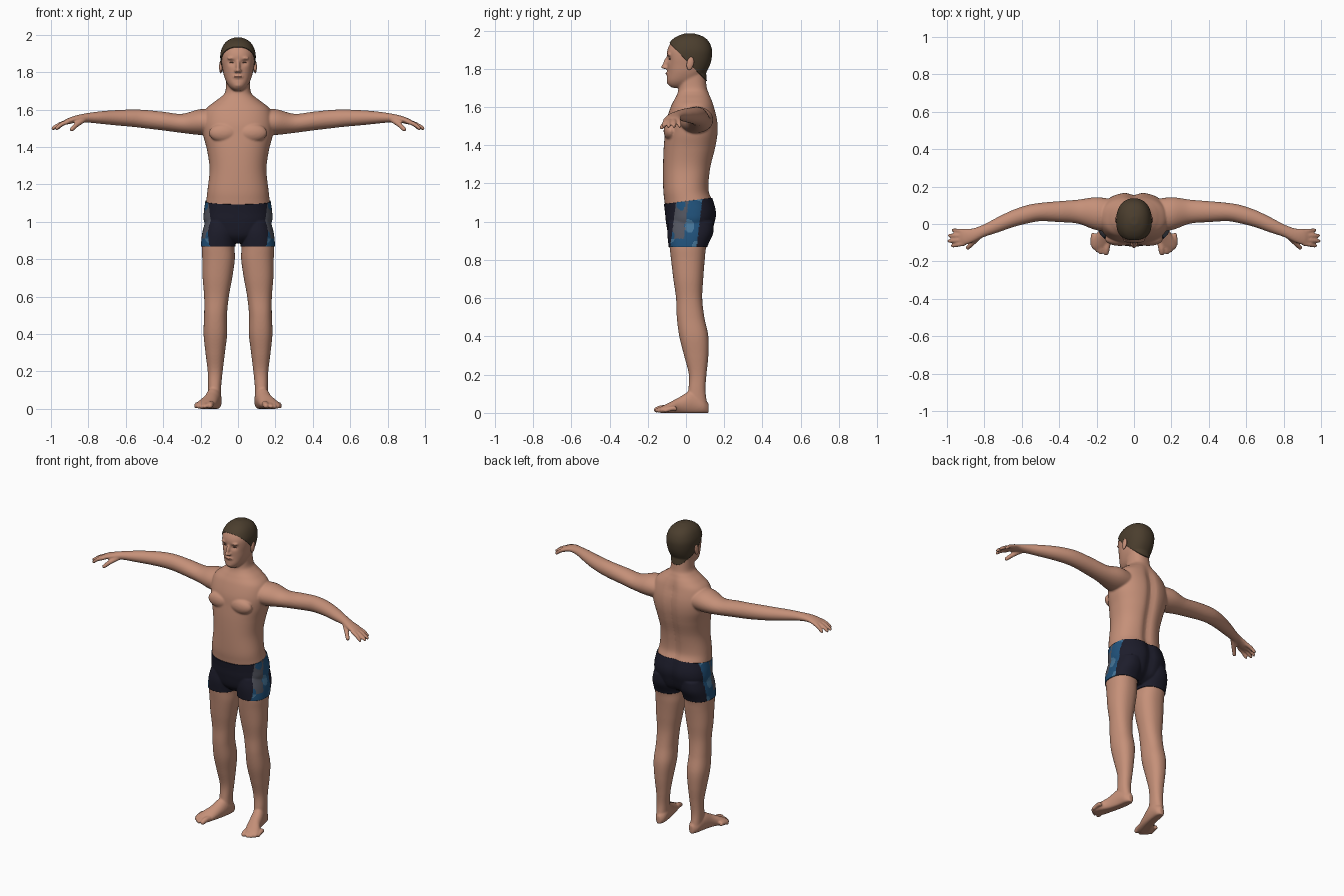
import bpy, bmesh
from math import sin, cos, pi, exp, copysign
from mathutils import Vector, Matrix

default = bpy.data.objects.get("Cube")
if default:
    bpy.data.objects.remove(default)


def material(name, r, g, b):
    mat = bpy.data.materials.new(name)
    mat.use_nodes = True
    mat.diffuse_color = (r, g, b, 1)
    shader = mat.node_tree.nodes["Principled BSDF"]
    shader.inputs["Base Color"].default_value = (r, g, b, 1)
    shader.inputs["Roughness"].default_value = 0.8
    return mat


skin = material("skin", .56, .28, .19)
hair_brown = material("hair brown", .07, .048, .027)
navy = material("navy cloth", .012, .012, .024)
blue = material("blue cloth", .015, .085, .2)
pale_blue = material("pale blue cloth", .06, .18, .32)
grey = material("grey cloth", .09, .095, .12)
lip_tone = material("lip tone", .45, .19, .13)
eye_tone = material("eye tone", .13, .065, .045)


def spline(rows, steps=6):
    """Smooth interpolation through rows of numbers."""
    out, last = [], len(rows) - 1
    for i in range(last):
        a, b, c, d = (Vector(rows[min(max(i + k, 0), last)]) for k in (-1, 0, 1, 2))
        for s in range(steps):
            t = s / steps
            out.append((b * 2 + (c - a) * t + (a * 2 - b * 5 + c * 4 - d) * t * t
                        + (b * 3 - a - c * 3 + d) * t ** 3) * .5)
    return out + [Vector(rows[last])]


def loft(bm, rings):
    loops = [[bm.verts.new(p) for p in ring] for ring in rings]
    n = len(loops[0])
    for low, high in zip(loops, loops[1:]):
        for i in range(n):
            j = (i + 1) % n
            bm.faces.new((low[i], low[j], high[j], high[i]))
    bm.faces.new(loops[0][::-1])
    bm.faces.new(loops[-1])


def circle(n):
    return [(cos(2 * pi * i / n), sin(2 * pi * i / n)) for i in range(n)]


def column(bm, rows, shape=None):
    """Upright loft; each row is height, centre x, half width, front y, back y."""
    rings = []
    for z, x, w, front, back in spline(rows, 8):
        ring = []
        for c, s in circle(72):
            p = Vector((x + w * copysign(abs(c) ** .88, c),
                        (front + back) / 2 + (back - front) / 2 * copysign(abs(s) ** .88, s), z))
            if shape:
                p.y += shape(p, s)
            ring.append(p)
        rings.append(ring)
    loft(bm, rings)


def tube(bm, rows):
    """Round finger or toe; each row is x, y, z, radius."""
    rows = spline(rows, 5)
    turn = (rows[-1].xyz - rows[0].xyz).to_track_quat('Z', 'Y')
    loft(bm, [[r.xyz + turn @ Vector((c * r.w, s * r.w, 0)) for c, s in circle(16)]
              for r in rows])


def digit(bm, base, tip, radius, arch):
    a, b = Vector(base), Vector(tip)
    mid = a.lerp(b, .55) + Vector((0, 0, arch))
    end = b + (b - mid).normalized() * radius * .6
    tube(bm, [(*a, radius * 1.1), (*mid, radius), (*b, radius * .85), (*end, radius * .3)])


def blob(bm, loc, size, tilt=0):
    mat = Matrix.Translation(loc) @ Matrix.Rotation(tilt, 4, 'X') @ Matrix.Diagonal((*size, 1))
    bmesh.ops.create_icosphere(bm, subdivisions=4, radius=1, matrix=mat)


def mirror(bm):
    copy = bmesh.ops.duplicate(bm, geom=bm.verts[:] + bm.edges[:] + bm.faces[:])
    for v in copy["geom"]:
        if isinstance(v, bmesh.types.BMVert):
            v.co.x *= -1


def finish(bm, name, *mats):
    mesh = bpy.data.meshes.new(name)
    bm.to_mesh(mesh)
    bm.free()
    for m in mats:
        mesh.materials.append(m)
    mesh.shade_smooth()
    obj = bpy.data.objects.new(name, mesh)
    bpy.context.collection.objects.link(obj)
    return obj


raw = bmesh.new()

# Leg
column(raw, [
    (1.0, .095, .075, -.085, .14), (.94, .1, .086, -.092, .137), (.87, .106, .087, -.086, .107),
    (.8, .104, .087, -.078, .098), (.7, .11, .079, -.066, .09), (.6, .115, .066, -.052, .085),
    (.5, .12, .061, -.048, .096), (.4, .121, .063, -.035, .117), (.3, .122, .052, -.01, .117),
    (.2, .122, .04, .015, .107), (.12, .125, .035, .012, .102), (.05, .125, .034, 0, .11)])

# Foot with a flat sole, and toes
foot = spline([(.118, .12, .014, .05), (.09, .122, .034, .08), (.03, .13, .04, .115),
               (-.03, .145, .042, .085), (-.08, .166, .05, .058), (-.115, .178, .049, .04),
               (-.135, .183, .04, .028)])
loft(raw, [[(x + c * w, y, max(0, h * (.45 + .55 * s))) for c, s in circle(40)]
           for y, x, w, h in foot])
for i, (x, y) in enumerate([(.15, -.158), (.177, -.156), (.195, -.145), (.211, -.13), (.224, -.11)]):
    radius = .017 if i == 0 else .0125
    digit(raw, (x - .008, y + .06, .024), (x, y, radius * .9), radius, .004)

# Arm and palm: x, centre y, centre z, half depth, half height
arm = spline([(.1, .045, 1.53, .085, .065), (.2, .055, 1.533, .088, .069), (.3, .066, 1.526, .064, .051),
              (.4, .066, 1.538, .056, .05), (.5, .064, 1.549, .049, .049), (.57, .052, 1.554, .049, .046),
              (.65, .028, 1.556, .046, .041), (.73, -.005, 1.557, .041, .034), (.8, -.035, 1.556, .034, .026),
              (.86, -.06, 1.55, .037, .02), (.91, -.07, 1.537, .044, .016), (.935, -.073, 1.527, .038, .011)])
loft(raw, [[(x, y + c * d, z + s * h) for c, s in circle(40)] for x, y, z, d, h in arm])

# Fingers and thumb
for base_y, tip_x, tip_y in [(-.04, .968, -.033), (-.062, .988, -.062), (-.084, .99, -.091), (-.104, .972, -.117)]:
    digit(raw, (.905, base_y, 1.536), (tip_x, tip_y, 1.499), .0115, .006)
digit(raw, (.825, -.065, 1.545), (.89, -.128, 1.493), .0135, .004)

# Chest muscle, brow and nostril
blob(raw, (.075, -.08, 1.475), (.08, .037, .05))
blob(raw, (.032, -.088, 1.874), (.027, .012, .008))
blob(raw, (.012, -.106, 1.805), (.009, .012, .008))
mirror(raw)


# Torso and neck with a groove along the spine
def spine_groove(p, s):
    fade = min(max((1.68 - p.z) / .1, 0), 1)
    return -.016 * fade * exp(-(p.x / .03) ** 2) if s > 0 else 0


column(raw, [(z, 0, w, f, b) for z, w, f, b in [
    (.89, .04, -.05, .07), (.93, .14, -.085, .125), (1.0, .176, -.1, .15), (1.05, .178, -.105, .156),
    (1.11, .17, -.113, .142), (1.17, .163, -.119, .122), (1.28, .152, -.12, .132), (1.38, .165, -.117, .156),
    (1.46, .185, -.11, .169), (1.53, .19, -.102, .167), (1.6, .172, -.08, .15), (1.64, .128, -.06, .136),
    (1.67, .088, -.045, .121), (1.7, .067, -.039, .109), (1.78, .062, -.035, .1)]], spine_groove)


# Head with eye sockets
def eye_socket(p, s):
    near = ((abs(p.x) - .032) / .019) ** 2 + ((p.z - 1.851) / .015) ** 2
    return .013 * exp(-near) if s < 0 else 0


column(raw, [(z, 0, w, f, b) for z, w, f, b in [
    (1.7, .02, -.07, 0), (1.715, .04, -.092, .04), (1.74, .059, -.1, .075), (1.78, .075, -.097, .1),
    (1.82, .083, -.098, .12), (1.86, .089, -.1, .13), (1.9, .089, -.097, .131), (1.94, .075, -.077, .115),
    (1.965, .052, -.045, .085), (1.98, .02, -.005, .04)]], eye_socket)
blob(raw, (0, -.104, 1.834), (.011, .014, .034), -.4)
blob(raw, (0, -.115, 1.81), (.013, .016, .011))
blob(raw, (0, -.094, 1.775), (.028, .012, .011))
blob(raw, (0, -.086, 1.732), (.024, .016, .014))

# Fuse the parts into one smooth skin
bmesh.ops.recalc_face_normals(raw, faces=raw.faces[:])
draft = finish(raw, "draft")
fuse = draft.modifiers.new("fuse", 'REMESH')
fuse.mode = 'VOXEL'
fuse.voxel_size = .0055
soften = draft.modifiers.new("soften", 'SMOOTH')
soften.factor = .5
soften.iterations = 5
fused = bpy.data.meshes.new_from_object(draft.evaluated_get(bpy.context.evaluated_depsgraph_get()))
bpy.data.objects.remove(draft)


def fused_copy(*cuts):
    """Copy of the skin, keeping what lies on the normal side of each cut."""
    bm = bmesh.new()
    bm.from_mesh(fused)
    for point, normal in cuts:
        bmesh.ops.bisect_plane(bm, geom=bm.verts[:] + bm.edges[:] + bm.faces[:],
                               plane_co=point, plane_no=normal, clear_inner=True)
    return bm


def thicken(obj, amount):
    shell = obj.modifiers.new("cloth", 'SOLIDIFY')
    shell.thickness = amount
    shell.offset = 1


finish(fused_copy(), "body", skin)

# Hair
hair = fused_copy(((0, 0, 1.846), (0, 1.05, 1)))
thicken(finish(hair, "hair", hair_brown), .005)

# Shorts with patchy side panels
shorts = fused_copy(((0, 0, .868), (0, 0, 1)), ((0, 0, 1.107), (0, .123, -1)))
for face in shorts.faces:
    x, y, z = face.calc_center_median()
    across = y - .12 * (z - 1)
    patch = sin(55 * y + 20 * z) + sin(47 * z - 25 * y) * .8
    face.material_index = 0
    if abs(x) > .13 and -.062 < across < .07:
        if across < 0 and z > .91:
            face.material_index = 3 if patch < 1 else 1
        else:
            face.material_index = 2 if patch > .7 else 1
thicken(finish(shorts, "shorts", navy, blue, pale_blue, grey), .005)

# Ears, eyes and lips
for name, mat, loc, size, tilt in [
        ("ears", skin, (.092, .022, 1.828), (.009, .018, .035), -.2),
        ("eyes", eye_tone, (.032, -.083, 1.851), (.014, .006, .0035), 0)]:
    pair = bmesh.new()
    blob(pair, loc, size, tilt)
    mirror(pair)
    bmesh.ops.recalc_face_normals(pair, faces=pair.faces[:])
    finish(pair, name, mat)
mouth = bmesh.new()
blob(mouth, (0, -.0985, 1.775), (.022, .009, .006))
finish(mouth, "lips", lip_tone)
